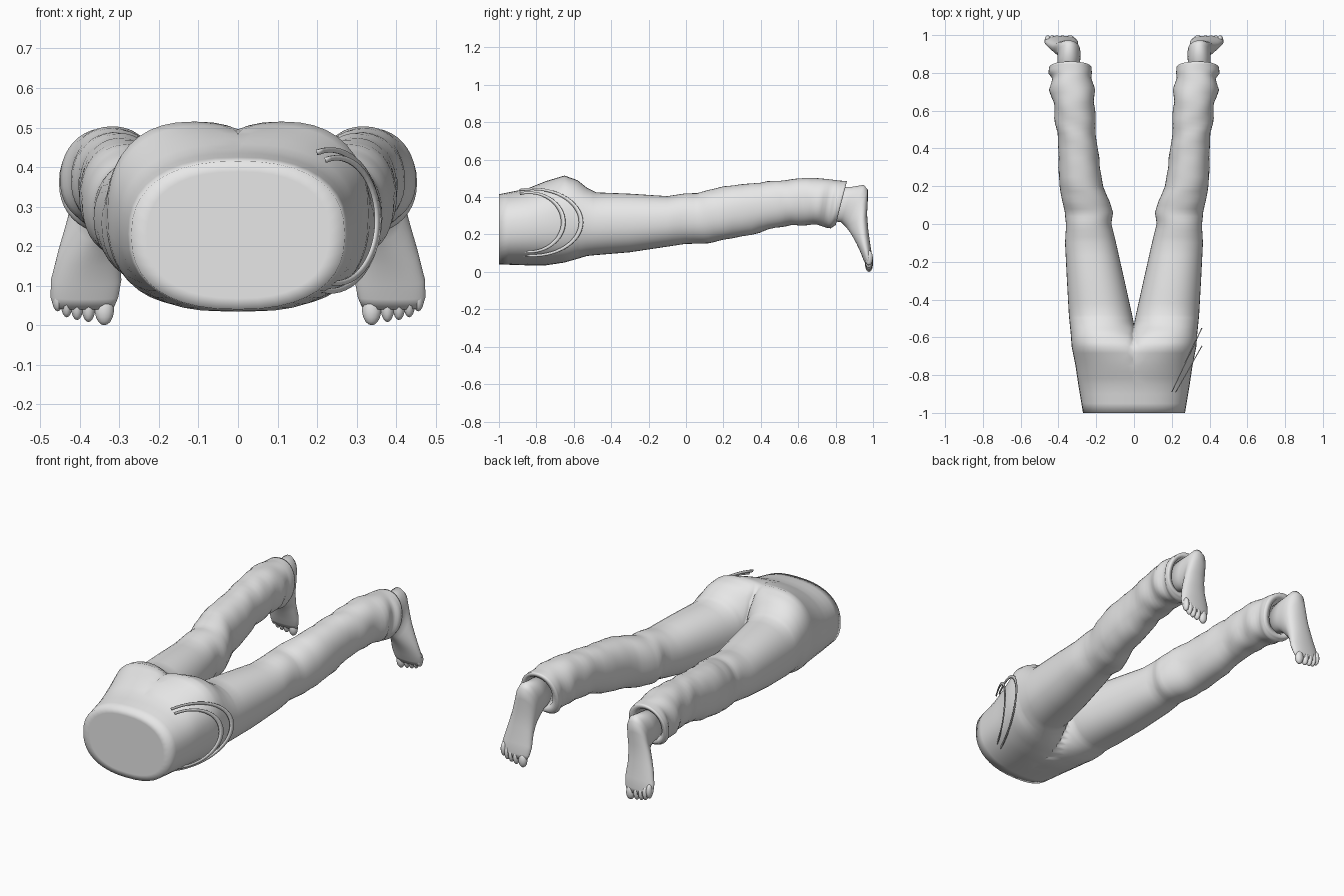
import bpy, bmesh, math
from mathutils import Matrix, Vector

if "Cube" in bpy.data.objects:
    bpy.data.objects.remove(bpy.data.objects["Cube"])

grey = bpy.data.materials.new("plain grey")
grey.diffuse_color = (0.8, 0.8, 0.8, 1)
grey.use_nodes = True
grey.node_tree.nodes["Principled BSDF"].inputs["Base Color"].default_value = grey.diffuse_color
N = 40


def spow(v, p):
    return math.copysign(abs(v) ** p, v)


def ring(xin, xout, top, bot, p, wob=None):
    """Closed cross-section between an upper and a lower (y, z) point, kept at x >= 0."""
    pts = []
    for i in range(N):
        a = 2 * math.pi * i / N
        u, v = spow(math.cos(a), p), spow(math.sin(a), p)
        k = 1 + (wob(a) if wob else 0)
        x = (xin + xout) / 2 + (xout - xin) / 2 * u * k
        y = (top[0] + bot[0]) / 2 + (top[0] - bot[0]) / 2 * v
        z = (top[1] + bot[1]) / 2 + (top[1] - bot[1]) / 2 * v * k
        pts.append((max(x, 0), y, z))
    return pts


def loft(bm, rings):
    vs = [[bm.verts.new(c) for c in r] for r in rings]
    for a, b in zip(vs, vs[1:]):
        for i in range(N):
            j = (i + 1) % N
            bm.faces.new((a[i], a[j], b[j], b[i]))
    bm.faces.new(vs[0])
    bm.faces.new(vs[-1])
    bmesh.ops.recalc_face_normals(bm, faces=bm.faces)


def finish(name, bm, mirror=True):
    me = bpy.data.meshes.new(name)
    bm.to_mesh(me)
    bm.free()
    ob = bpy.data.objects.new(name, me)
    bpy.context.collection.objects.link(ob)
    me.materials.append(grey)
    for f in me.polygons:
        f.use_smooth = True
    if mirror:
        m = ob.modifiers.new("mirror", 'MIRROR')
        m.use_clip = True
        m.merge_threshold = 0.0005
    return ob


# Trousers, right half: y, inner x, outer x, low z, high z
rows = [
    (-1, -.27, .27, .04, .415), (-.85, -.30, .295, .035, .445),
    (-.75, -.24, .31, .035, .485), (-.65, -.11, .33, .05, .515),
    (-.58, -.04, .335, .07, .49), (-.53, 0, .34, .085, .45),
    (-.48, .01, .345, .09, .425), (-.3, .05, .355, .105, .418),
    (-.1, .095, .365, .135, .405), (0, .12, .36, .15, .42),
    (.06, .11, .365, .15, .42), (.12, .13, .38, .155, .44),
    (.2, .165, .395, .17, .455), (.35, .185, .40, .20, .475),
    (.48, .205, .405, .235, .485), (.56, .20, .42, .25, .495),
    (.64, .215, .425, .25, .505), (.71, .205, .45, .25, .495),
    (.77, .225, .43, .24, .495), (.80, .22, .45, .235, .49),
    (.83, .225, .45, .25, .485)]
fine = []
for a, b in zip(rows, rows[1:]):
    for t in (0, 1 / 3, 2 / 3):
        fine.append([p + (q - p) * t for p, q in zip(a, b)])
fine.append(rows[-1])


def trouser_ring(r, folds=True):
    y, xi, xo, lo, hi = r
    tilt = 0.03 * min(max((y - .6) / .23, 0), 1)
    amp = 0.035 * min(max((y + .1) / .5, 0), 1) if folds else 0
    p = 0.84 if y < -.6 else 0.92
    return ring(xi, xo, (y + tilt, hi), (y - tilt, lo), p,
                lambda a: amp * math.sin(38 * y + 2 * a) * math.cos(a + 11 * y))


bm = bmesh.new()
rings = [trouser_ring((-1, -.002, .002, .228, .232)),
         trouser_ring((-1, -.13, .13, .13, .325)),
         trouser_ring((-1, -.23, .23, .068, .388))]
rings += [trouser_ring(r) for r in fine]
rings += [trouser_ring(r, False) for r in ((.82, .265, .42, .28, .46), (.75, .28, .41, .29, .45))]
loft(bm, rings)
inner = [f for f in bm.faces if all(v.co.x < 1e-5 for v in f.verts)]
bmesh.ops.delete(bm, geom=inner, context='FACES')
finish("trousers", bm)

# Feet: inner x, outer x, heel-side y z, instep-side y z
foot = [
    (.29, .41, .78, .45, .76, .275), (.285, .405, .89, .455, .83, .265),
    (.283, .405, .95, .465, .855, .24), (.285, .41, .972, .44, .867, .225),
    (.29, .42, .972, .38, .878, .21), (.297, .435, .968, .31, .893, .185),
    (.30, .455, .975, .22, .913, .148), (.295, .473, .988, .13, .935, .10),
    (.303, .474, .996, .075, .948, .065), (.315, .465, .993, .045, .96, .04)]
bm = bmesh.new()
loft(bm, [ring(a, b, (c, d), (e, f), 0.95) for a, b, c, d, e, f in foot])
# Toes, big toe on the inner side
for x, tip, w in ((.338, 0, .025), (.378, .008, .018), (.407, .013, .017),
                  (.433, .02, .016), (.456, .035, .016)):
    m = Matrix.Translation((x, .978, tip + .04)) @ Matrix.Diagonal((w, .021, .04, 1))
    bmesh.ops.create_uvsphere(bm, u_segments=14, v_segments=9, radius=1, matrix=m)
finish("feet", bm)

# Two thin straps hanging round the right hip only
for label, cy, ry, rz, x0, slope in (("outer", -.82, .27, .185, .195, .47),
                                     ("inner", -.84, .195, .165, .215, .57)):
    bm = bmesh.new()
    prev = None
    for i in range(33):
        a = math.radians(105 - 210 * i / 32)
        pair = []
        for d in (0, .022):
            y = cy + (ry - d) * math.cos(a)
            z = .265 + (rz - d * .6) * math.sin(a)
            pair.append(bm.verts.new((x0 + slope * (y + .9), y, z)))
        if prev:
            bm.faces.new((prev[0], pair[0], pair[1], prev[1]))
        prev = pair
    ob = finish(label + "_hip_strap", bm, mirror=False)
    s = ob.modifiers.new("thickness", 'SOLIDIFY')
    s.thickness = 0.005
    s.offset = 0
